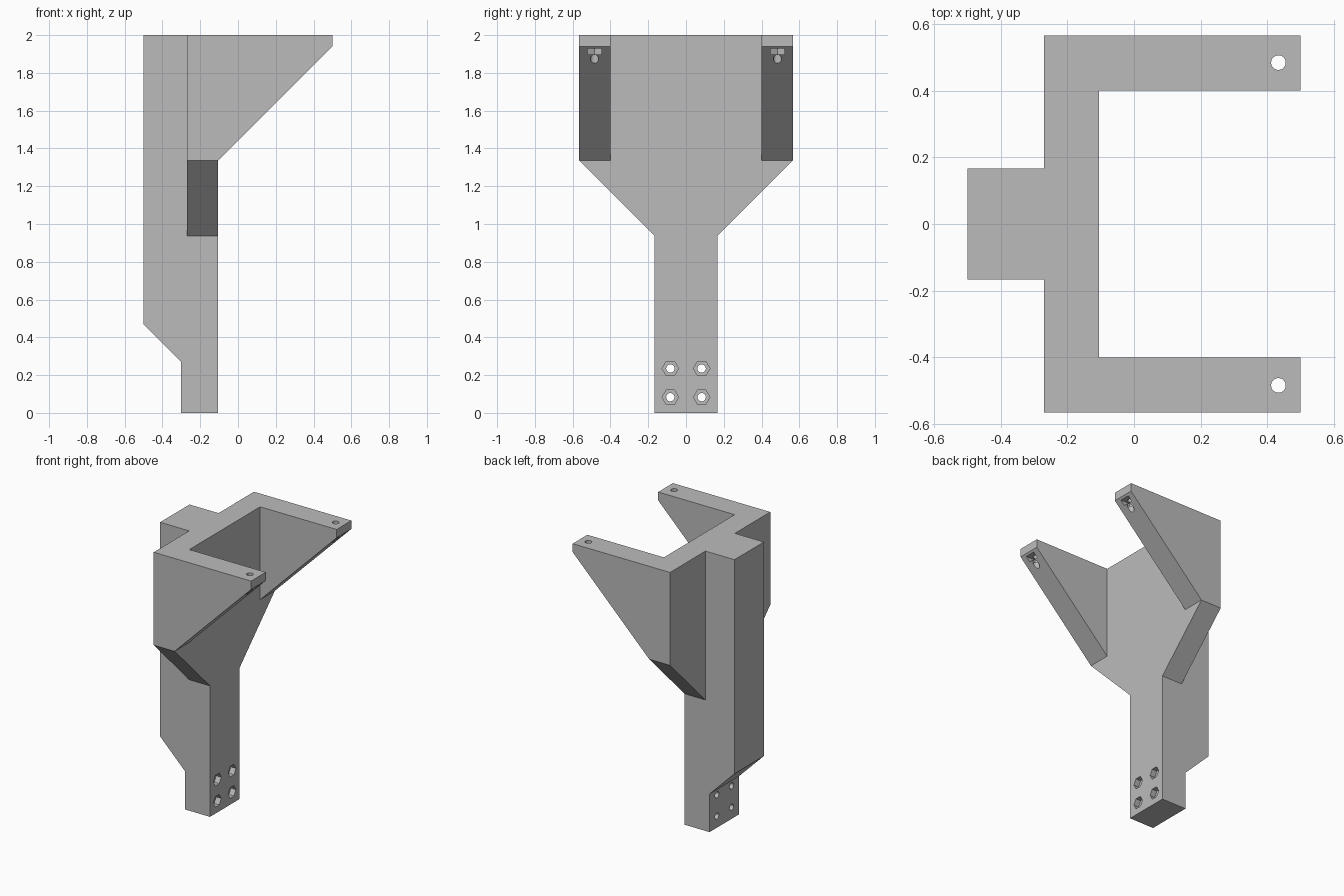
import bpy, bmesh, math

if "Cube" in bpy.data.objects:
    bpy.data.objects.remove(bpy.data.objects["Cube"])

grey = bpy.data.materials.new("plain grey")
grey.diffuse_color = (0.5, 0.5, 0.5, 1)
grey.use_nodes = True
grey.node_tree.nodes["Principled BSDF"].inputs["Base Color"].default_value = grey.diffuse_color


def prism(name, pts, axis, lo, hi):
    """Extrude a 2D profile along an axis from lo to hi."""
    place = {"x": lambda a, b, t: (t, a, b),
             "y": lambda a, b, t: (a, t, b),
             "z": lambda a, b, t: (a, b, t)}[axis]
    bm = bmesh.new()
    low = [bm.verts.new(place(a, b, lo)) for a, b in pts]
    high = [bm.verts.new(place(a, b, hi)) for a, b in pts]
    bm.faces.new(low)
    bm.faces.new(high)
    n = len(pts)
    for i in range(n):
        j = (i + 1) % n
        bm.faces.new((low[i], low[j], high[j], high[i]))
    bmesh.ops.recalc_face_normals(bm, faces=bm.faces)
    mesh = bpy.data.meshes.new(name)
    bm.to_mesh(mesh)
    bm.free()
    mesh.materials.append(grey)
    ob = bpy.data.objects.new(name, mesh)
    bpy.context.collection.objects.link(ob)
    return ob


def ngon(cx, cy, r, n):
    return [(cx + r * math.cos(2 * math.pi * i / n),
             cy + r * math.sin(2 * math.pi * i / n)) for i in range(n)]


def combine(target, other, operation):
    other.hide_render = True
    mod = target.modifiers.new("join", "BOOLEAN")
    mod.operation = operation
    mod.solver = "EXACT"
    mod.object = other
    bpy.context.view_layer.objects.active = target
    bpy.ops.object.modifier_apply(modifier=mod.name)
    bpy.data.objects.remove(other)


# Flared back plate
half = [(0.166, 0), (0.166, 0.936), (0.566, 1.336), (0.566, 2)]
bracket = prism("bracket", half + [(-y, z) for y, z in reversed(half)],
                "x", -0.27, -0.105)

# Deep central spine with stepped foot
spine = prism("spine", [(-0.5, 2), (-0.5, 0.47), (-0.303, 0.273), (-0.303, 0),
                        (-0.105, 0), (-0.105, 2)], "y", -0.166, 0.166)
combine(bracket, spine, "UNION")

# Two tapered arms
for s in (-1, 1):
    arm = prism("arm", [(-0.27, 2), (0.5, 2), (0.5, 1.94), (-0.105, 1.336),
                        (-0.27, 1.336)], "y", *sorted((s * 0.4, s * 0.566)))
    combine(bracket, arm, "UNION")

# Arm screw holes and V-ended nut slots opening through the slope
R, HOLE, HX = 0.0435, 0.022, 0.433
w = R * math.cos(math.pi / 6)
for s in (-1, 1):
    y = s * 0.484
    combine(bracket, prism("arm_hole", ngon(HX, y, HOLE, 20), "z", 1.7, 2.1),
            "DIFFERENCE")
    slot = [(HX - R, y), (HX - R / 2, y - w), (0.6, y - w),
            (0.6, y + w), (HX - R / 2, y + w)]
    combine(bracket, prism("nut_slot", slot, "z", 1.898, 1.928), "DIFFERENCE")

# Foot screw holes with hexagonal nut pockets
for y in (-0.083, 0.083):
    for z in (0.083, 0.235):
        combine(bracket, prism("foot_hole", ngon(y, z, HOLE, 20), "x", -0.6, 0),
                "DIFFERENCE")
        combine(bracket, prism("nut_pocket", ngon(y, z, R, 6), "x", -0.145, 0),
                "DIFFERENCE")
